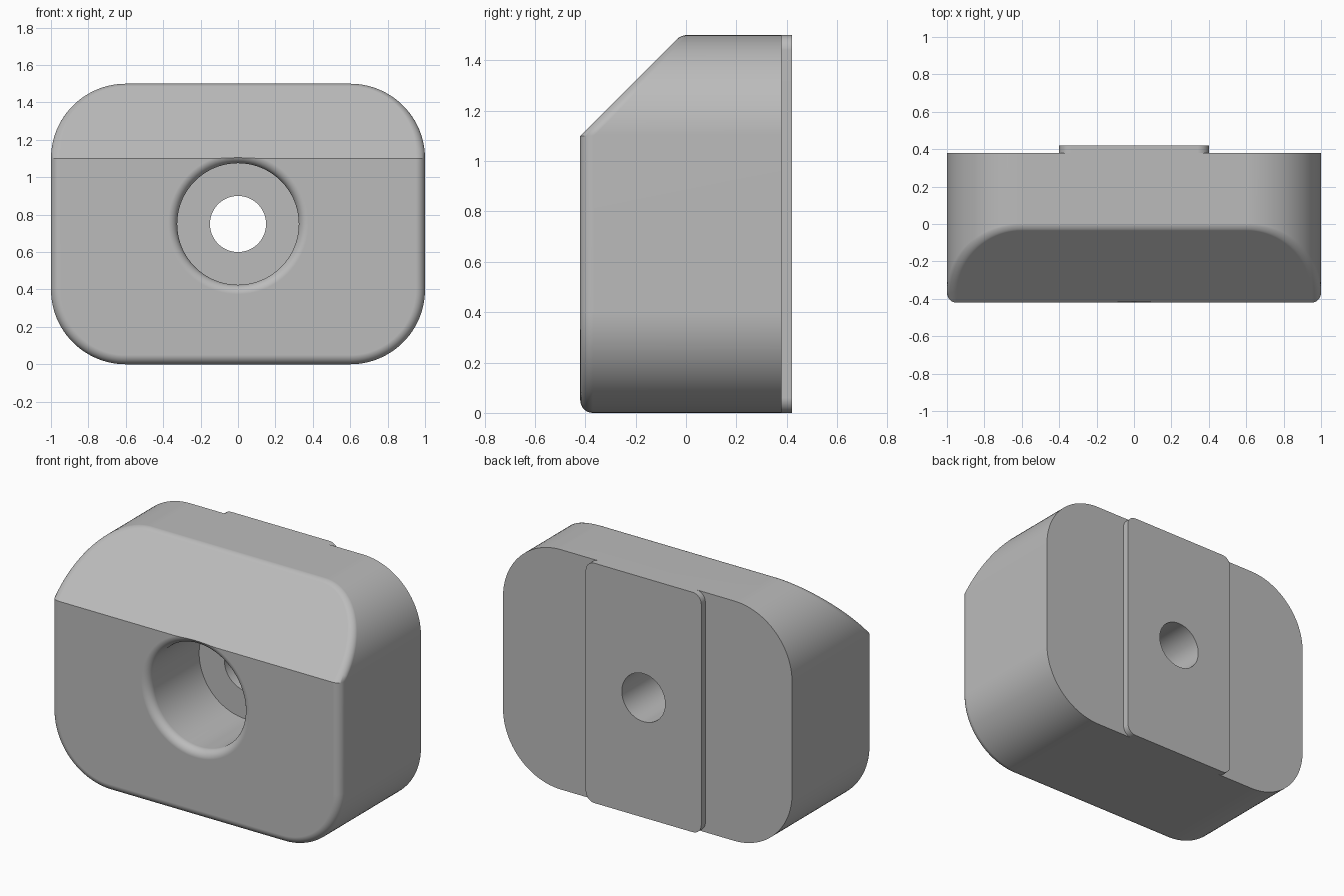
import bpy, bmesh, math
from mathutils import Vector

if "Cube" in bpy.data.objects:
    bpy.data.objects.remove(bpy.data.objects["Cube"], do_unlink=True)

FRONT, BACK, REAR = -0.42, 0.38, 0.42   # front face, body back, plate back
MID_Z, FILLET = 0.75, 0.05

grey = bpy.data.materials.new("plain grey")
grey.use_nodes = True
grey.diffuse_color = (0.5, 0.5, 0.5, 1)
grey.node_tree.nodes["Principled BSDF"].inputs["Base Color"].default_value = (0.5, 0.5, 0.5, 1)


def add_object(name, bm):
    bmesh.ops.recalc_face_normals(bm, faces=bm.faces)
    mesh = bpy.data.meshes.new(name)
    bm.to_mesh(mesh)
    bm.free()
    mesh.materials.append(grey)
    obj = bpy.data.objects.new(name, mesh)
    bpy.context.collection.objects.link(obj)
    return obj


def rounded_block(half_w, half_h, radius, y0, y1, steps):
    """Rounded rectangle in the xz plane, extruded along y."""
    bm = bmesh.new()
    ring = []
    for quarter, (sx, sz) in enumerate([(1, 1), (-1, 1), (-1, -1), (1, -1)]):
        for i in range(steps + 1):
            a = (quarter + i / steps) * math.pi / 2
            x = sx * (half_w - radius) + radius * math.cos(a)
            z = MID_Z + sz * (half_h - radius) + radius * math.sin(a)
            ring.append(bm.verts.new((x, y0, z)))
    face = bm.faces.new(ring)
    out = bmesh.ops.extrude_face_region(bm, geom=[face], use_keep_orig=True)
    moved = [g for g in out["geom"] if isinstance(g, bmesh.types.BMVert)]
    bmesh.ops.translate(bm, verts=moved, vec=(0, y1 - y0, 0))
    bmesh.ops.recalc_face_normals(bm, faces=bm.faces)
    return bm


def apply_modifier(obj, name, kind, **settings):
    mod = obj.modifiers.new(name, kind)
    for key, value in settings.items():
        setattr(mod, key, value)
    bpy.context.view_layer.objects.active = obj
    bpy.ops.object.modifier_apply(modifier=mod.name)


# Main body, with the sloped upper front cut away
bm = rounded_block(1, 0.75, 0.4, FRONT, BACK, 24)
slope = Vector((0, -1, 1)).normalized()
cut = bmesh.ops.bisect_plane(bm, geom=bm.verts[:] + bm.edges[:] + bm.faces[:], dist=1e-4,
                             plane_co=(0, FRONT, 1.1), plane_no=slope, clear_outer=True)
bmesh.ops.holes_fill(bm, edges=[e for e in bm.edges if e.is_boundary])
bmesh.ops.recalc_face_normals(bm, faces=bm.faces)
bm.normal_update()

# Mark the front outline for a constant-radius fillet, leaving the ridge sharp
weight = bm.edges.layers.float.new("bevel_weight_edge")
for e in bm.edges:
    facing = [f.normal.y < -0.6 for f in e.link_faces]
    if len(facing) == 2 and facing[0] != facing[1]:
        e[weight] = min(1, math.tan(e.calc_face_angle() / 2))
body = add_object("mounting_block", bm)
apply_modifier(body, "fillet", "BEVEL", width=FILLET, segments=8,
               limit_method="WEIGHT", use_clamp_overlap=False)

# Raised plate on the back
plate = add_object("back_plate", rounded_block(0.4, 0.75, 0.06, BACK, REAR, 8))

# Stepped screw hole with a rounded mouth, turned about the y axis
profile = [(0, FRONT - 0.1), (0.375, FRONT - 0.1)]
for i in range(9):
    a = i / 8 * math.pi / 2
    profile.append((0.375 - FILLET * math.sin(a), FRONT + FILLET * (1 - math.cos(a))))
profile += [(0.325, 0.08), (0.15, 0.08), (0.15, REAR + 0.1), (0, REAR + 0.1)]
bm = bmesh.new()
verts = [bm.verts.new((r, y, MID_Z)) for r, y in profile]
edges = [bm.edges.new(pair) for pair in zip(verts, verts[1:])]
bmesh.ops.spin(bm, geom=verts + edges, cent=(0, 0, MID_Z), axis=(0, 1, 0),
               angle=math.tau, steps=72, use_merge=True)
bmesh.ops.remove_doubles(bm, verts=bm.verts, dist=1e-5)
hole = add_object("hole_cutter", bm)
hole.hide_render = True

# Join the plate, cut the hole, drop the helpers
for helper, operation in ((plate, "UNION"), (hole, "DIFFERENCE")):
    apply_modifier(body, operation.lower(), "BOOLEAN", object=helper,
                   operation=operation, solver="EXACT")
    bpy.data.objects.remove(helper, do_unlink=True)

# Smooth fillets with flat faces kept flat
bpy.ops.object.select_all(action="DESELECT")
body.select_set(True)
bpy.context.view_layer.objects.active = body
bpy.ops.object.shade_smooth_by_angle(angle=math.radians(30))
normals = body.modifiers.new("flat_faces", "WEIGHTED_NORMAL")
normals.keep_sharp = True
